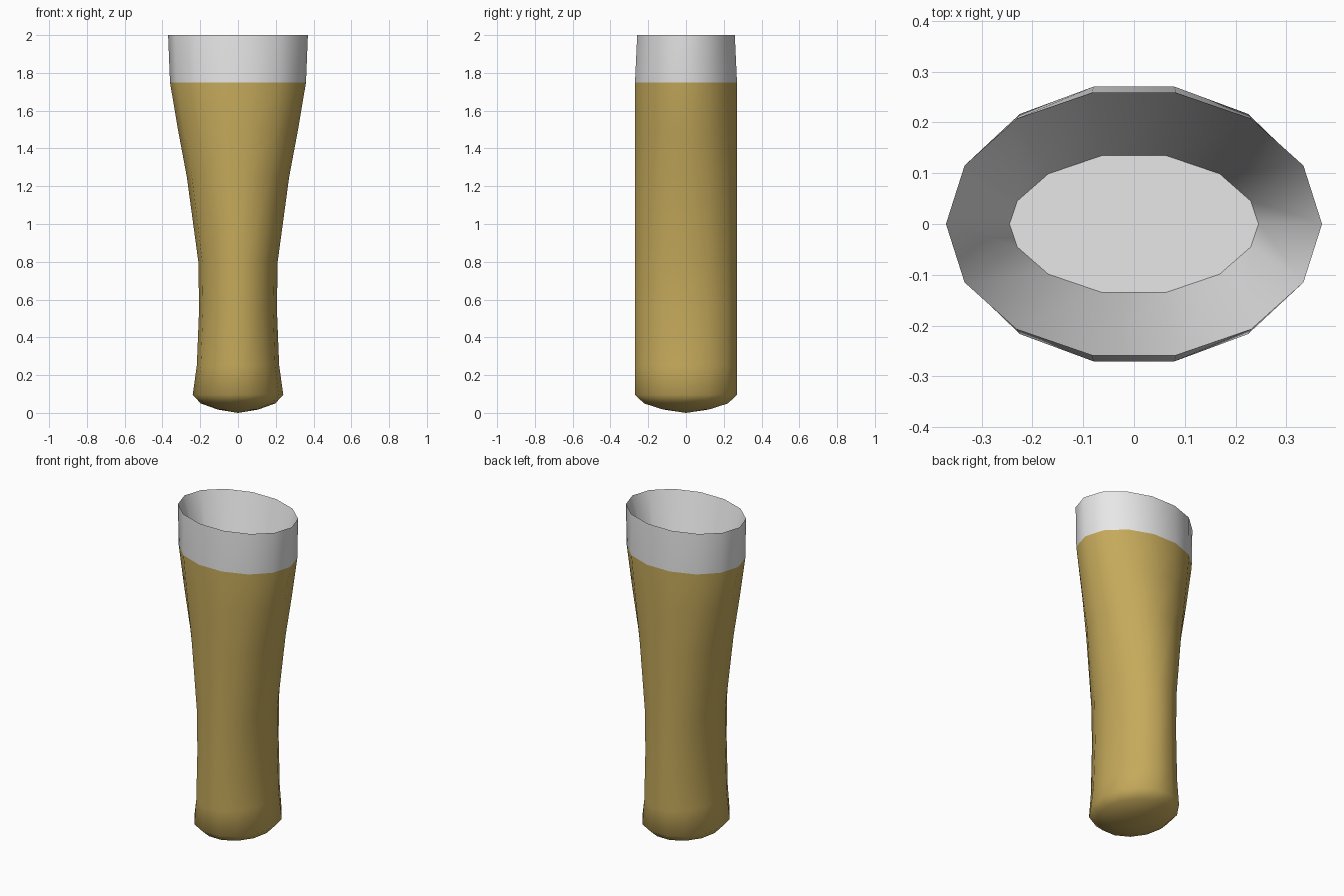
import bpy
import bmesh
from math import cos, sin, tau

SIDES = 14

cube = bpy.data.objects.get("Cube")
if cube:
    bpy.data.objects.remove(cube, do_unlink=True)


def material(name, rgb):
    mat = bpy.data.materials.new(name)
    mat.use_nodes = True
    colour = (*rgb, 1.0)
    mat.diffuse_color = colour
    mat.node_tree.nodes["Principled BSDF"].inputs["Base Color"].default_value = colour
    return mat


gold = material("golden_beer", (0.56, 0.40, 0.105))
white = material("white_foam", (0.8, 0.8, 0.8))

DEPTH = 0.277     # y radius of the straight body
FOAM_Z = 1.75     # where the gold ends and the white begins
FLOOR_Z = 1.53    # bottom of the hollow
INSET = 0.125     # how far the hollow tapers in

# Outer wall: (height, x radius, y radius), including the domed base
dome = [(z, 0.24 * s, DEPTH * s) for s, z in ((0.45, 0.018), (0.82, 0.05), (1, 0.095))]
wall = [(z, x, DEPTH) for z, x in (
    (0.25, 0.218), (0.55, 0.206), (0.8, 0.21), (1.25, 0.271), (1.5, 0.318), (FOAM_Z, 0.36))]
rim = [(2.0, 0.37, 0.265)]

bm = bmesh.new()


def ring(z, rx, ry, inset=0.0):
    """Elliptical loop, moved inward along its normals by inset."""
    verts = []
    for i in range(SIDES):
        a = tau * i / SIDES
        nx, ny = cos(a) * ry, sin(a) * rx
        n = (nx * nx + ny * ny) ** 0.5
        verts.append(bm.verts.new((rx * cos(a) - inset * nx / n,
                                   ry * sin(a) - inset * ny / n, z)))
    return verts


def bridge(low, high, index):
    for i in range(SIDES):
        j = (i + 1) % SIDES
        face = bm.faces.new((low[i], low[j], high[j], high[i]))
        face.material_index = index


# Domed base and outer wall
rings = [ring(*row) for row in dome + wall + rim]
tip = bm.verts.new((0, 0, 0))
for i in range(SIDES):
    bm.faces.new((tip, rings[0][(i + 1) % SIDES], rings[0][i]))
for low, high in zip(rings, rings[1:]):
    bridge(low, high, 1 if low[0].co.z > FOAM_Z - 0.01 else 0)

# Tapered hollow and its flat floor
floor = ring(FLOOR_Z, 0.37, 0.265, INSET)
bridge(rings[-1], floor, 1)
bm.faces.new(floor).material_index = 1

# Smooth everywhere except at the rim and round the floor
for face in bm.faces:
    face.smooth = True
for loop in (rings[-1], floor):
    for i in range(SIDES):
        bm.edges.get((loop[i], loop[(i + 1) % SIDES])).smooth = False

mesh = bpy.data.meshes.new("beer_glass")
bm.to_mesh(mesh)
bm.free()
mesh.materials.append(gold)
mesh.materials.append(white)
glass = bpy.data.objects.new("beer_glass", mesh)
bpy.context.collection.objects.link(glass)
